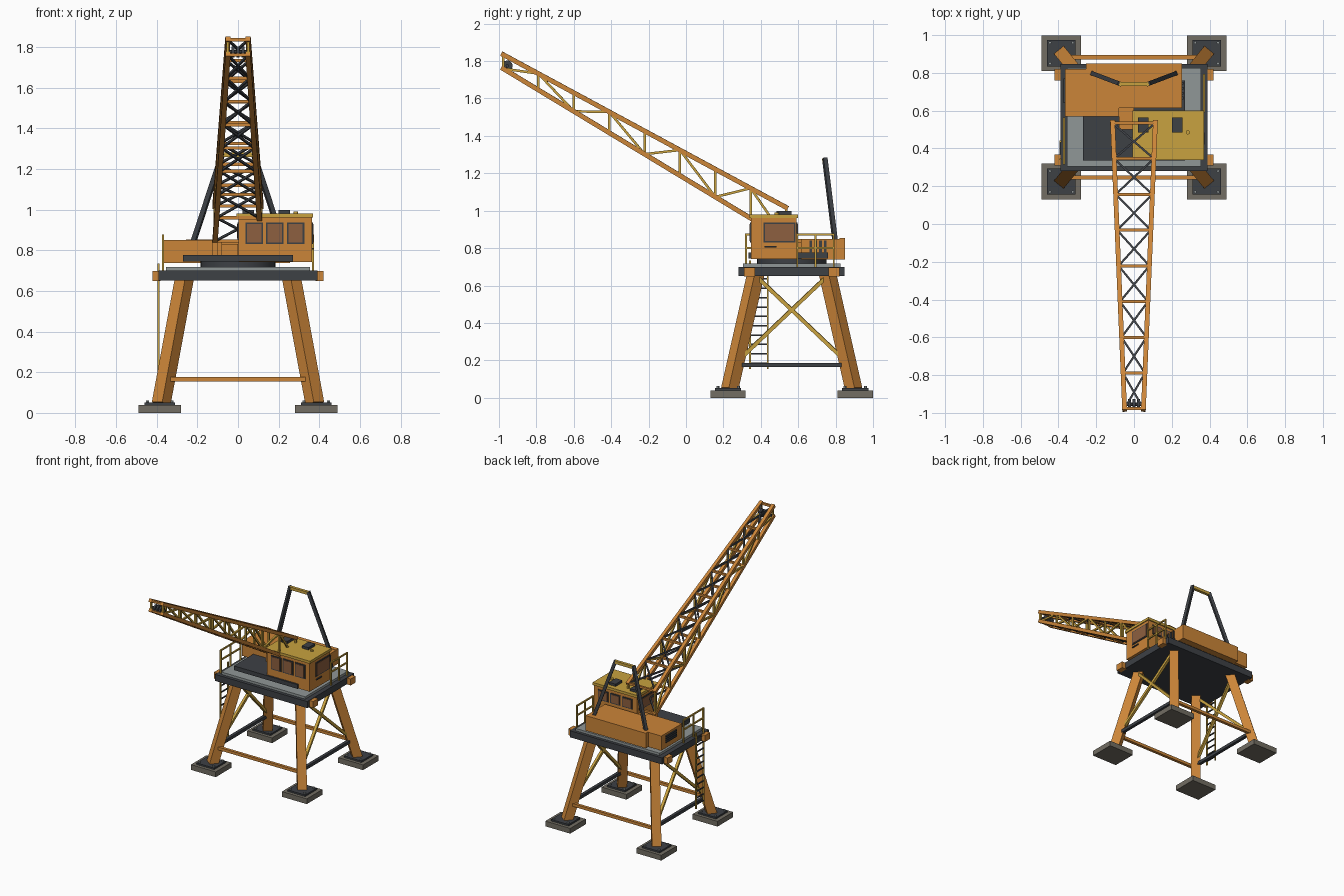
import bpy, bmesh
from math import pi
from mathutils import Matrix, Vector

if "Cube" in bpy.data.objects:
    bpy.data.objects.remove(bpy.data.objects["Cube"])


def material(name, *rgb):
    m = bpy.data.materials.new(name)
    m.use_nodes = True
    m.diffuse_color = (*rgb, 1)
    m.node_tree.nodes["Principled BSDF"].inputs["Base Color"].default_value = (*rgb, 1)
    return m


ORANGE = material("orange paint", .6, .235, .04)
YELLOW = material("yellow paint", .58, .36, .05)
DARK = material("dark steel", .047, .052, .06)
GREY = material("deck grey", .28, .31, .31)
CONCRETE = material("concrete", .17, .155, .125)
GLASS = material("tinted glass", .27, .115, .05)


class Part:
    """Collects simple solids into one named mesh of one colour."""

    def __init__(self, name, mat):
        self.name, self.mat, self.bm = name, mat, bmesh.new()

    def box(self, x0, x1, y0, y1, z0, z1):
        a, b = Vector((x0, y0, z0)), Vector((x1, y1, z1))
        m = Matrix.Translation((a + b) / 2) @ Matrix.Diagonal((*(b - a), 1))
        bmesh.ops.create_cube(self.bm, size=1, matrix=m)
        return self

    def strut(self, a, b, w):
        a, b = Vector(a), Vector(b)
        d = b - a
        m = (Matrix.Translation((a + b) / 2) @ d.to_track_quat('Z', 'Y').to_matrix().to_4x4()
             @ Matrix.Diagonal((w, w, d.length, 1)))
        bmesh.ops.create_cube(self.bm, size=1, matrix=m)
        return self

    def cylinder(self, centre, r, depth, axis='Z', n=24):
        m = Matrix.Translation(centre)
        if axis == 'X':
            m = m @ Matrix.Rotation(pi / 2, 4, 'Y')
        bmesh.ops.create_cone(self.bm, cap_ends=True, segments=n, radius1=r, radius2=r,
                              depth=depth, matrix=m)
        return self

    def done(self, smooth=False):
        me = bpy.data.meshes.new(self.name)
        self.bm.to_mesh(me)
        self.bm.free()
        me.materials.append(self.mat)
        ob = bpy.data.objects.new(self.name, me)
        bpy.context.collection.objects.link(ob)
        if smooth:
            bpy.context.view_layer.objects.active = ob
            ob.select_set(True)
            bpy.ops.object.shade_smooth_by_angle()
            ob.select_set(False)


MID = .565          # centre of the portal along y
SIDES = (-1, 1)
CORNERS = [(sx, sy) for sx in SIDES for sy in SIDES]

# Footings, base plates, bolts and legs
pads, plates, bolts = Part("footings", CONCRETE), Part("base_plates", DARK), Part("anchor_bolts", GREY)
legs, lugs = Part("legs", ORANGE), Part("corner_lugs", ORANGE)
for sx, sy in CORNERS:
    x, y = sx * .385, MID + sy * .34
    pads.box(x - .105, x + .105, y - .094, y + .094, 0, .04)
    plates.box(x - .075, x + .075, y - .07, y + .07, .04, .052)
    for bx, by in CORNERS:
        bolts.cylinder((x + bx * .06, y + by * .055, .055), .008, .014, n=6)
    legs.strut((sx * .378, MID + sy * .332, .045), (sx * .262, MID + sy * .19, .67), .066)
    yl = MID + sy * .226
    lugs.box(sx * .38, sx * .42, yl - .03, yl + .03, .648, .697)
for p in (pads, plates, bolts, legs, lugs):
    p.done()

# Lower ties and cross bracing
ties, side_ties = Part("cross_ties", ORANGE), Part("side_ties", DARK)
brace = Part("side_cross_bracing", YELLOW)
for s in SIDES:
    y = MID + s * .318
    ties.strut((-.35, y, .165), (.35, y, .165), .022)
    side_ties.strut((s * .355, MID - .3, .175), (s * .355, MID + .3, .175), .023)
    for t in SIDES:
        brace.strut((s * .35, MID + t * .3, .185), (s * .275, MID - t * .2, .66), .02)
for p in (ties, side_ties, brace):
    p.done()

# Access ladder
rails, rungs = Part("ladder_rails", YELLOW), Part("ladder_rungs", DARK)
for y in (.343, .437):
    rails.strut((-.39, y, .155), (-.39, y, .735), .01)
for i in range(11):
    rungs.strut((-.39, .343, .185 + i * .05), (-.39, .437, .185 + i * .05), .008)
rails.done()
rungs.done()

# Platform and turntable
Part("platform_slab", DARK).box(-.39, .39, .28, .847, .65, .7).done()
Part("deck_plate", GREY).box(-.355, .355, .305, .825, .7, .718).done()
Part("slewing_ring", DARK).cylinder((0, MID, .733), .185, .03, n=32).done(True)
Part("slewing_frame", DARK).box(-.27, .27, .335, .76, .744, .776).done()

# Machinery house with counterweight and louvres
house = Part("machinery_house", ORANGE)
house.box(-.365, -.08, .57, .82, .738, .85)
house.box(-.08, .255, .615, .82, .738, .85)
house.box(-.08, 0, .5, .615, .776, .83).done()
Part("counterweight", ORANGE).box(-.255, .255, .82, .85, .738, .853).done()
louvres = Part("house_louvres", DARK)
for i in range(4):
    y = .66 + i * .026
    louvres.box(.255, .262, y, y + .014, .775, .84)
    z = .78 + i * .015
    louvres.box(-.373, -.365, .64, .77, z, z + .009)
louvres.done()

# Operator cab, roof and hatches
Part("cab_body", ORANGE).box(.002, .363, .348, .592, .742, .96).done()
Part("cab_roof", YELLOW).box(-.008, .37, .34, .6, .96, .98).done()
hatches = Part("roof_hatches", DARK)
for x in (.05, .228):
    hatches.box(x - .028, x + .028, .485, .565, .98, .998)
hatches.done()
Part("roof_vent", YELLOW).cylinder((.285, .485, .985), .011, .012, n=12).done()

# Cab windows: thin dark frames with glass panes
frames, panes = Part("window_frames", DARK), Part("window_panes", GLASS)
for part, g, t in ((frames, 0, .005), (panes, .008, .008)):
    z0, z1 = .83 + g, .937 - g
    for x in (.08, .181, .283):
        part.box(x - .043 + g, x + .043 - g, .348 - t, .348, z0, z1)
        part.box(x - .043 + g, x + .043 - g, .592, .592 + t, z0 + .03, z1)
    part.box(.363, .363 + t, .415 + g, .585 - g, z0, z1)
    part.box(.002 - t, .002, .375 + g, .565 - g, z0 + .02, z1)
frames.done()
panes.done()
Part("cab_door_handle", DARK).strut((.368, .42, .808), (.368, .485, .808), .008).done()

# Deck railings
railing = Part("deck_railings", YELLOW)
for x, y0, y1 in ((-.37, .32, .56), (.37, .595, .79)):
    for i in range(3):
        y = y0 + (y1 - y0) * i / 2
        railing.strut((x, y, .7), (x, y, .878), .01)
    for z in (.8, .873):
        railing.strut((x, y0, z), (x, y1, z), .01)
railing.done()

# Rear gantry frame
gantry = Part("gantry_legs", DARK)
for s in SIDES:
    gantry.strut((s * .22, .797, .84), (s * .075, .742, 1.28), .023)
gantry.done()
Part("gantry_crossbar", YELLOW).strut((-.08, .742, 1.27), (.08, .742, 1.27), .022).done()

# Lattice boom
BAYS = 8


def node(i, side, top):
    t = i / BAYS
    tip_z, foot_z = (1.835, 1.018) if top else (1.76, .845)
    return Vector((side * (.05 + .063 * t), -.978 + 1.513 * t, tip_z + (foot_z - tip_z) * t))


chords, cross = Part("boom_chords", ORANGE), Part("boom_cross_members", ORANGE)
lacing, wind = Part("boom_side_lacing", YELLOW), Part("boom_cross_bracing", DARK)
for s in SIDES:
    for top in (True, False):
        chords.strut(node(-.05, s, top), node(BAYS + .05, s, top), .025)
    for i in range(BAYS + 1):
        lacing.strut(node(i, s, True), node(i, s, False), .013)
        if i < BAYS:
            up = i % 2 == 1
            lacing.strut(node(i, s, up), node(i + 1, s, not up), .013)
for top in (True, False):
    for i in range(BAYS + 1):
        cross.strut(node(i, -1, top), node(i, 1, top), .016)
        if i < BAYS:
            for s in SIDES:
                wind.strut(node(i, s, top), node(i + 1, -s, top), .011)
for p in (chords, cross, lacing, wind):
    p.done()

# Boom foot brackets and tip sheaves
feet = Part("boom_foot_brackets", ORANGE)
for s in SIDES:
    feet.strut((s * .113, .535, .85), (s * .113, .535, .77), .028)
feet.done()
sheaves = Part("tip_sheaves", DARK)
for x in (-.024, 0, .024):
    sheaves.cylinder((x, -.955, 1.775), .028, .014, 'X')
sheaves.cylinder((0, -.955, 1.775), .009, .11, 'X', 12).done(True)
